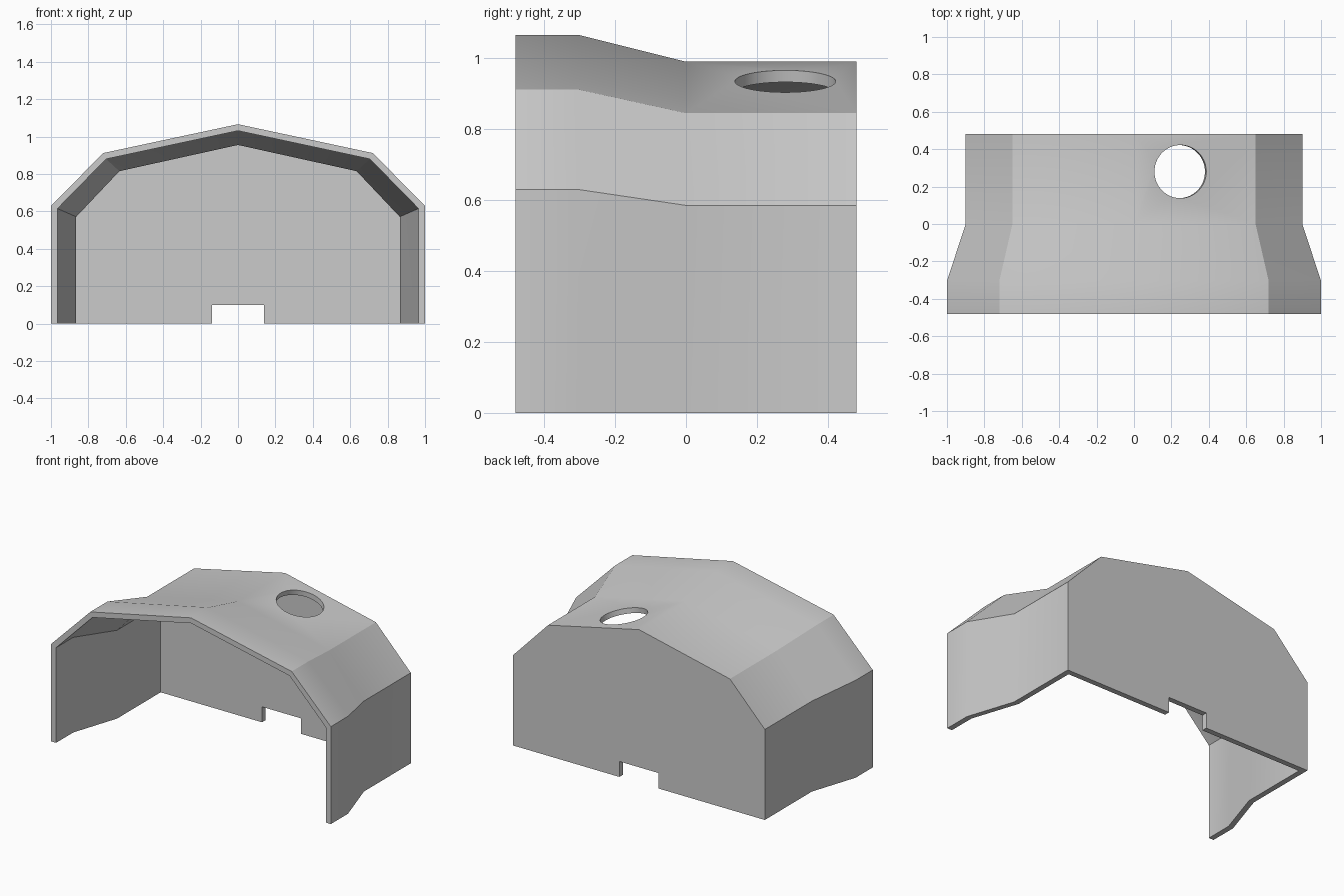
import bpy
import bmesh
import math
from mathutils import Matrix, Vector

if "Cube" in bpy.data.objects:
    bpy.data.objects.remove(bpy.data.objects["Cube"], do_unlink=True)

grey = bpy.data.materials.new("plain grey")
grey.use_nodes = True
colour = (0.6, 0.6, 0.6, 1)
grey.diffuse_color = colour
grey.node_tree.nodes["Principled BSDF"].inputs["Base Color"].default_value = colour


def add_object(name, bm):
    bmesh.ops.recalc_face_normals(bm, faces=bm.faces)
    mesh = bpy.data.meshes.new(name)
    bm.to_mesh(mesh)
    bm.free()
    mesh.materials.append(grey)
    obj = bpy.data.objects.new(name, mesh)
    bpy.context.collection.objects.link(obj)
    return obj


def loft(name, sections):
    """Skin mirrored half profiles placed along y."""
    bm = bmesh.new()
    rings = []
    for y, half in sections:
        mirrored = [(-x, z) for x, z in reversed(half[:-1])]
        rings.append([bm.verts.new((x, y, z)) for x, z in half + mirrored])
    count = len(rings[0])
    for a, b in zip(rings, rings[1:]):
        for i in range(count):
            j = (i + 1) % count
            bm.faces.new((a[i], a[j], b[j], b[i]))
    bm.faces.new(rings[0])
    bm.faces.new(rings[-1])
    return add_object(name, bm)


# Half profiles from the foot up to the ridge
front_outer = [(1, 0), (1, 0.63), (0.72, 0.912), (0, 1.066)]
back_outer = [(0.9, 0), (0.9, 0.585), (0.65, 0.845), (0, 0.99)]
front_inner = [(0.965, -0.1), (0.965, 0.615), (0.705, 0.88), (0, 1.031)]
back_inner = [(0.865, -0.1), (0.865, 0.571), (0.634, 0.815), (0, 0.955)]

# Flared hood with a closed back
hood = loft("hood_shell", [(-0.48, front_outer), (-0.305, front_outer),
                           (0, back_outer), (0.48, back_outer)])
cavity = loft("cavity_cutter", [(-0.6, front_inner), (-0.305, front_inner),
                                (0, back_inner), (0.445, back_inner)])

# Cable notch at the foot of the back wall
bm = bmesh.new()
bmesh.ops.create_cube(bm, size=1, matrix=Matrix.Translation((0, 0.48, 0))
                      @ Matrix.Diagonal((0.28, 0.2, 0.2, 1)))
notch = add_object("notch_cutter", bm)

# Round hole square to the left roof slope
slope = math.atan2(0.145, 0.65)
bm = bmesh.new()
bmesh.ops.create_cone(bm, cap_ends=True, segments=64, radius1=0.142,
                      radius2=0.142, depth=0.3,
                      matrix=Matrix.Translation((0.248, 0.28, 0.935))
                      @ Matrix.Rotation(slope, 4, Vector((0, 1, 0))))
hole = add_object("hole_cutter", bm)

bpy.context.view_layer.objects.active = hood
for cutter in (cavity, notch, hole):
    cutter.hide_render = True
    mod = hood.modifiers.new(cutter.name, "BOOLEAN")
    mod.operation = "DIFFERENCE"
    mod.solver = "EXACT"
    mod.object = cutter
    bpy.ops.object.modifier_apply(modifier=mod.name)
    bpy.data.objects.remove(cutter, do_unlink=True)

# Soft bends, crisp corners
bpy.ops.object.select_all(action="DESELECT")
hood.select_set(True)
bpy.ops.object.shade_smooth_by_angle(angle=math.radians(30))
